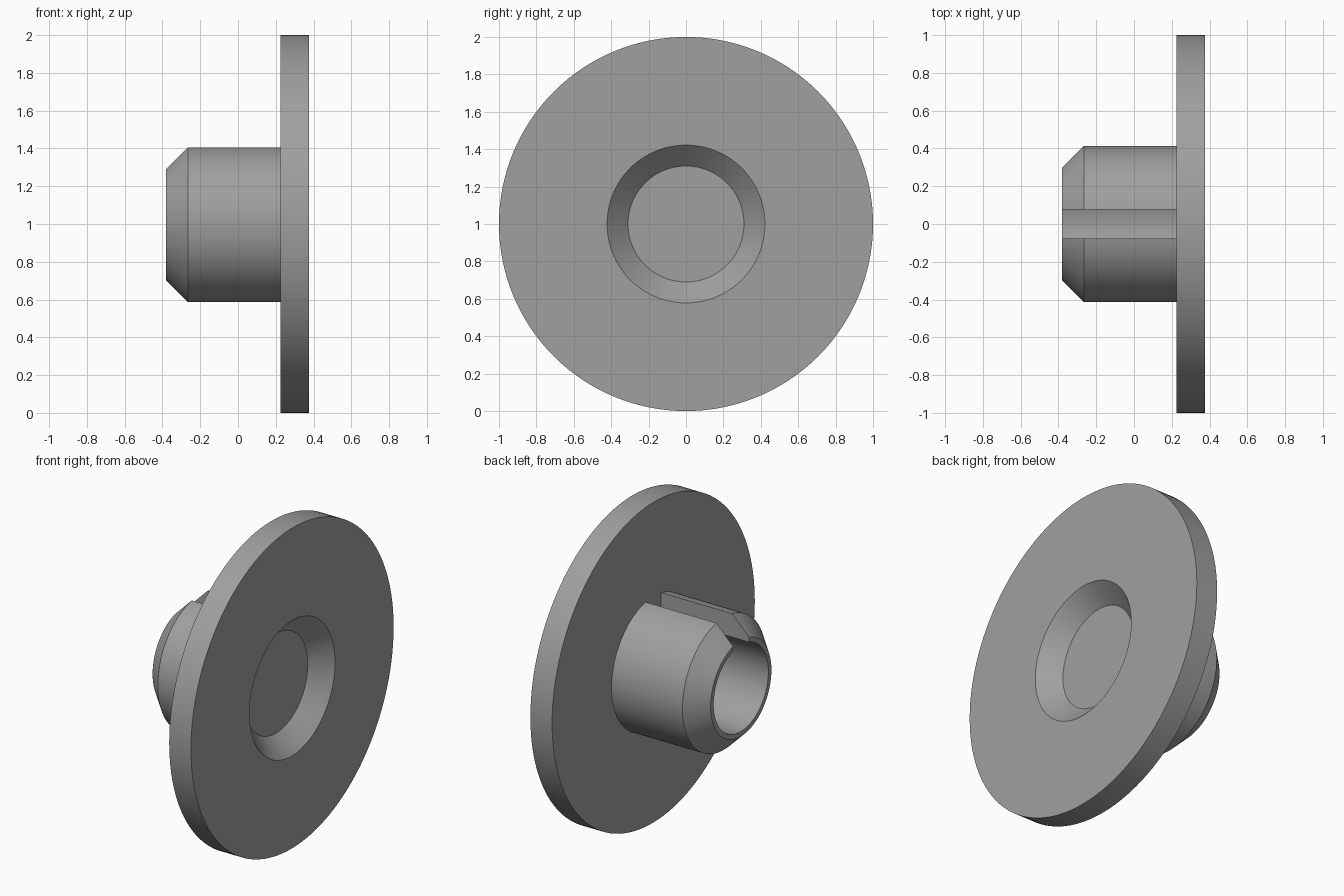
import bpy, bmesh, math

if "Cube" in bpy.data.objects:
    bpy.data.objects.remove(bpy.data.objects["Cube"])

SEGMENTS = 128
AXIS_Z = 1.0

grey = bpy.data.materials.new("mid_grey")
grey.diffuse_color = (0.35, 0.35, 0.35, 1)
grey.use_nodes = True
grey.node_tree.nodes["Principled BSDF"].inputs["Base Color"].default_value = grey.diffuse_color


def lathe(name, profile):
    """Spin (x, radius) points around the horizontal x axis."""
    bm = bmesh.new()
    verts = [bm.verts.new((x, 0, r)) for x, r in profile]
    edges = [bm.edges.new(pair) for pair in zip(verts, verts[1:])]
    bmesh.ops.spin(bm, geom=verts + edges, cent=(0, 0, 0), axis=(1, 0, 0),
                   angle=2 * math.pi, steps=SEGMENTS, use_merge=True)
    bmesh.ops.remove_doubles(bm, verts=bm.verts, dist=1e-5)
    bmesh.ops.recalc_face_normals(bm, faces=bm.faces)
    mesh = bpy.data.meshes.new(name)
    bm.to_mesh(mesh)
    bm.free()
    mesh.materials.append(grey)
    obj = bpy.data.objects.new(name, mesh)
    obj.location.z = AXIS_Z
    bpy.context.collection.objects.link(obj)
    return obj


# Disc with a countersunk recess, and a hollow hub with a chamfered end
plug = lathe("flanged_hub", [
    (0.265, 0), (0.265, 0.31),                  # recess floor
    (0.375, 0.422), (0.375, 1), (0.225, 1),     # recess wall and disc
    (0.225, 0.413), (-0.265, 0.413),            # hub barrel
    (-0.38, 0.30), (-0.38, 0.27),               # chamfer and end ring
    (0.225, 0.27), (0.225, 0),                  # bore and its floor
])

# Slot along the top of the hub, open to the bore
bpy.ops.mesh.primitive_cube_add(size=1, location=(-0.1375, 0, AXIS_Z + 0.3))
cutter = bpy.context.object
cutter.name = "slot_cutter"
cutter.scale = (0.725, 0.154, 0.5)
cutter.hide_render = True

cut = plug.modifiers.new("slot", 'BOOLEAN')
cut.operation = 'DIFFERENCE'
cut.solver = 'EXACT'
cut.object = cutter

bpy.ops.object.select_all(action='DESELECT')
plug.select_set(True)
bpy.context.view_layer.objects.active = plug
bpy.ops.object.modifier_apply(modifier=cut.name)
bpy.data.objects.remove(cutter)
bpy.ops.object.shade_smooth_by_angle(angle=math.radians(25))
